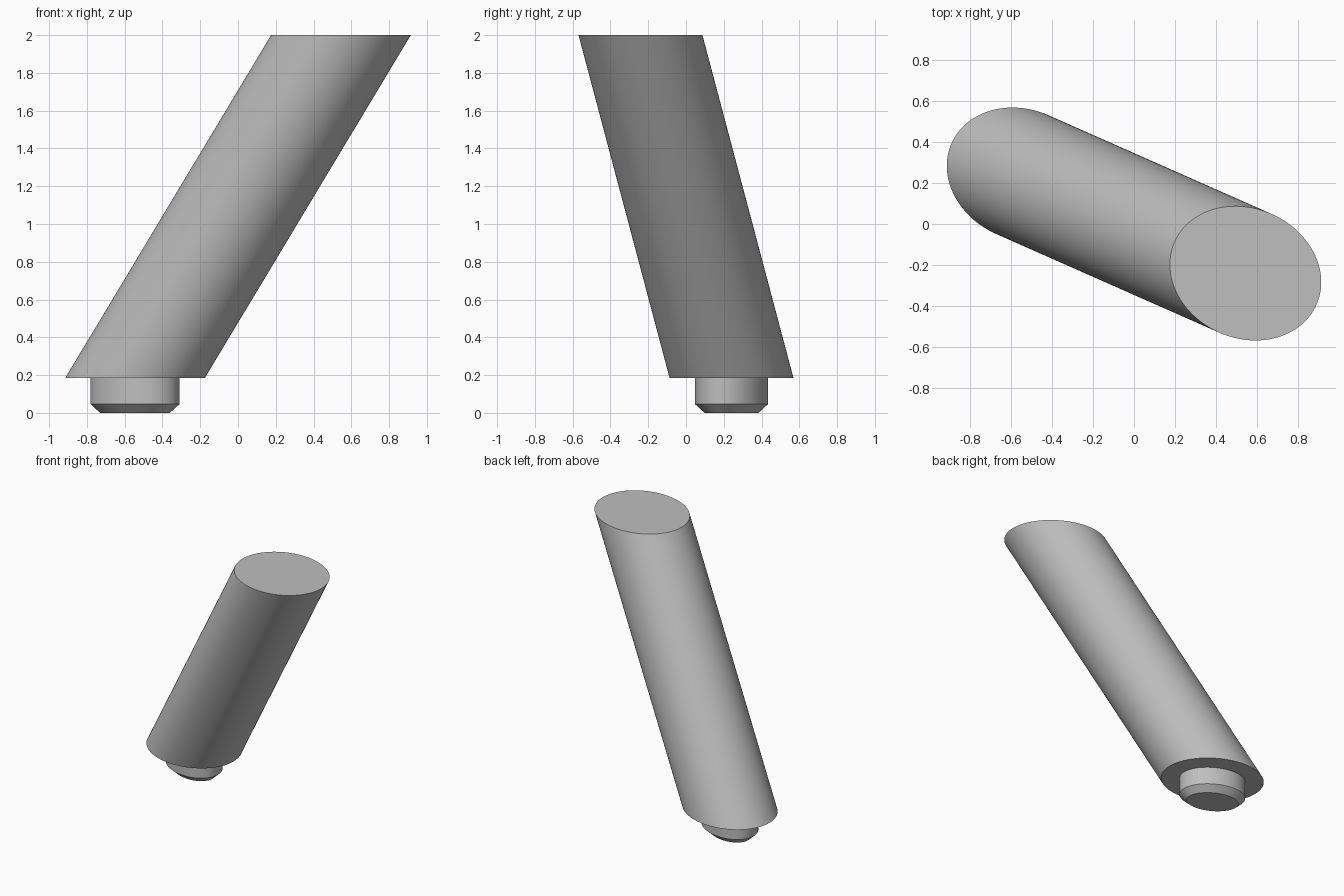
import bpy
import bmesh
import math
from mathutils import Vector

cube = bpy.data.objects.get("Cube")
if cube:
    bpy.data.objects.remove(cube)

SIDES = 128
LEAN = Vector((0.545, -0.241))       # horizontal offset from mid-height to the top
HEADING = math.atan2(LEAN.y, LEAN.x)

grey = bpy.data.materials.new("plain grey")
grey.use_nodes = True
colour = (0.52, 0.52, 0.52, 1)
grey.diffuse_color = colour
grey.node_tree.nodes["Principled BSDF"].inputs["Base Color"].default_value = colour


def ellipse(centre, z, a, b, inset=0):
    """Ring with its long axis along the lean, moved inward evenly by inset."""
    ring = []
    for i in range(SIDES):
        t = 2 * math.pi * i / SIDES
        normal = Vector((b * math.cos(t), a * math.sin(t))).normalized()
        p = Vector((a * math.cos(t), b * math.sin(t))) - normal * inset
        c, s = math.cos(HEADING), math.sin(HEADING)
        ring.append((centre.x + c * p.x - s * p.y, centre.y + s * p.x + c * p.y, z))
    return ring


def loft(name, rings):
    """Solid through rings listed from bottom to top, with flat caps."""
    bm = bmesh.new()
    loops = [[bm.verts.new(co) for co in ring] for ring in rings]
    for low, high in zip(loops, loops[1:]):
        for i in range(SIDES):
            j = (i + 1) % SIDES
            bm.faces.new((low[i], low[j], high[j], high[i]))
    bm.faces.new(loops[0][::-1])
    bm.faces.new(loops[-1])
    mesh = bpy.data.meshes.new(name)
    bm.to_mesh(mesh)
    bm.free()
    mesh.materials.append(grey)
    obj = bpy.data.objects.new(name, mesh)
    bpy.context.collection.objects.link(obj)
    bpy.ops.object.select_all(action="DESELECT")
    obj.select_set(True)
    bpy.context.view_layer.objects.active = obj
    bpy.ops.object.shade_smooth_by_angle(angle=math.radians(30))
    return obj


# Leaning round post, cut level at both ends
BASE, TOP = 0.185, 2.0
RADIUS = 0.317
long_radius = RADIUS / math.cos(math.atan(2 * LEAN.length / (TOP - BASE)))
loft("leaning_post", [ellipse(-LEAN, BASE, long_radius, RADIUS),
                      ellipse(LEAN, TOP, long_radius, RADIUS)])

# Oval foot with a chamfered lower edge
A, B = 0.244, 0.181
loft("foot", [ellipse(-LEAN, 0, A, B, inset=0.05),
              ellipse(-LEAN, 0.046, A, B),
              ellipse(-LEAN, BASE + 0.01, A, B)])
